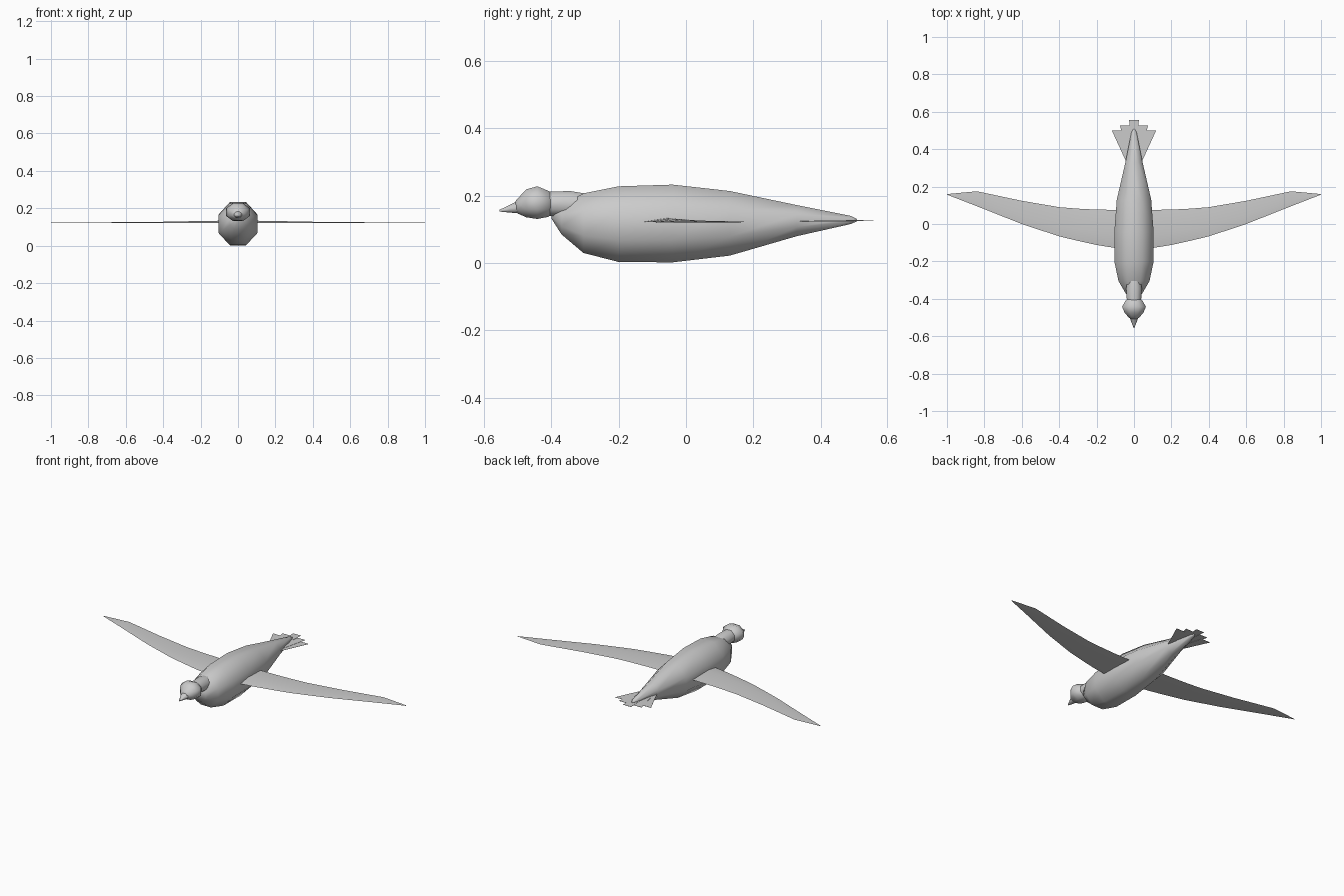
import bpy, bmesh, math

if "Cube" in bpy.data.objects:
    bpy.data.objects.remove(bpy.data.objects["Cube"])

C8 = math.cos(math.pi / 8)


def finish(name, bm, angle):
    bmesh.ops.recalc_face_normals(bm, faces=bm.faces)
    me = bpy.data.meshes.new(name)
    bm.to_mesh(me)
    bm.free()
    ob = bpy.data.objects.new(name, me)
    bpy.context.collection.objects.link(ob)
    bpy.ops.object.select_all(action='DESELECT')
    ob.select_set(True)
    bpy.context.view_layer.objects.active = ob
    bpy.ops.object.shade_smooth_by_angle(angle=math.radians(angle))
    return ob


def loft(name, rings):
    """Octagonal rings along y, each (y, z_low, z_high, half_width)."""
    bm = bmesh.new()
    loops = []
    for y, lo, hi, w in rings:
        cz, h = (lo + hi) / 2, (hi - lo) / 2
        loops.append([bm.verts.new((w / C8 * math.cos(a), y, cz + h / C8 * math.sin(a)))
                      for a in (math.pi / 8 + k * math.pi / 4 for k in range(8))])
    for a, b in zip(loops, loops[1:]):
        for k in range(8):
            n = (k + 1) % 8
            bm.faces.new((a[k], a[n], b[n], b[k]))
    bm.faces.new(loops[0])
    bm.faces.new(loops[-1])
    return finish(name, bm, 60)


# Body, neck, head and beak
loft("body", [(-0.40, 0.132, 0.148, 0.012), (-0.37, 0.085, 0.17, 0.045),
              (-0.305, 0.03, 0.207, 0.083), (-0.20, 0.003, 0.228, 0.105),
              (-0.04, 0.002, 0.233, 0.105), (0.13, 0.022, 0.214, 0.092),
              (0.33, 0.08, 0.172, 0.046), (0.49, 0.116, 0.14, 0.014),
              (0.508, 0.124, 0.131, 0.004)])
loft("neck", [(-0.41, 0.14, 0.212, 0.038), (-0.345, 0.135, 0.214, 0.042),
              (-0.29, 0.13, 0.205, 0.035)])
loft("head", [(-0.39, 0.15, 0.203, 0.025), (-0.41, 0.137, 0.215, 0.045),
              (-0.442, 0.131, 0.228, 0.064), (-0.475, 0.136, 0.219, 0.05),
              (-0.50, 0.147, 0.192, 0.028), (-0.507, 0.153, 0.184, 0.018)])
loft("beak", [(-0.495, 0.148, 0.188, 0.025), (-0.525, 0.15, 0.172, 0.014),
              (-0.555, 0.153, 0.158, 0.002)])

# Wings: stations of (x, leading y, trailing y, thickness)
stations = [(0.07, -0.133, 0.075, 0.012), (0.20, -0.112, 0.077, 0.010),
            (0.30, -0.09, 0.082, 0.008), (0.40, -0.066, 0.09, 0.006),
            (0.60, 0.0, 0.124, 0.004), (0.84, 0.095, 0.175, 0.002),
            (1.0, 0.157, 0.16, 0.001)]
for side, name in ((1, "left_wing"), (-1, "right_wing")):
    bm = bmesh.new()
    secs = []
    for x, le, te, t in stations:
        mid = le + 0.35 * (te - le)
        secs.append([bm.verts.new((side * x, y, z)) for y, z in
                     ((le, 0.122), (mid, 0.122 + t), (te, 0.123), (mid, 0.1205))])
    for a, b in zip(secs, secs[1:]):
        for k in range(4):
            n = (k + 1) % 4
            bm.faces.new((a[k], a[n], b[n], b[k]))
    bm.faces.new(secs[0])
    bm.faces.new(secs[-1])
    finish(name, bm, 20)

# Tail fan: thin tapered feathers (base x range, tip x range, tip y)
feathers = [("middle", (-0.012, 0.012), (-0.026, 0.026), 0.557, 0),
            ("inner", (0.0, 0.026), (0.02, 0.075), 0.527, 1),
            ("outer", (0.012, 0.036), (0.058, 0.118), 0.499, 2)]
for label, base, tip, y1, level in feathers:
    for side in ((1,) if level == 0 else (1, -1)):
        bm = bmesh.new()
        z = 0.127 - 0.0015 * level
        quad = [(base[0], 0.32), (base[1], 0.32), (tip[1], y1), (tip[0], y1)]
        lo, hi = ([bm.verts.new((side * x, y, z + d)) for x, y in quad]
                  for d in (-0.0005, 0.0005))
        bm.faces.new(lo)
        bm.faces.new(hi)
        for k in range(4):
            n = (k + 1) % 4
            bm.faces.new((lo[k], lo[n], hi[n], hi[k]))
        suffix = "" if level == 0 else ("_left" if side > 0 else "_right")
        finish(label + "_tail_feather" + suffix, bm, 20)
